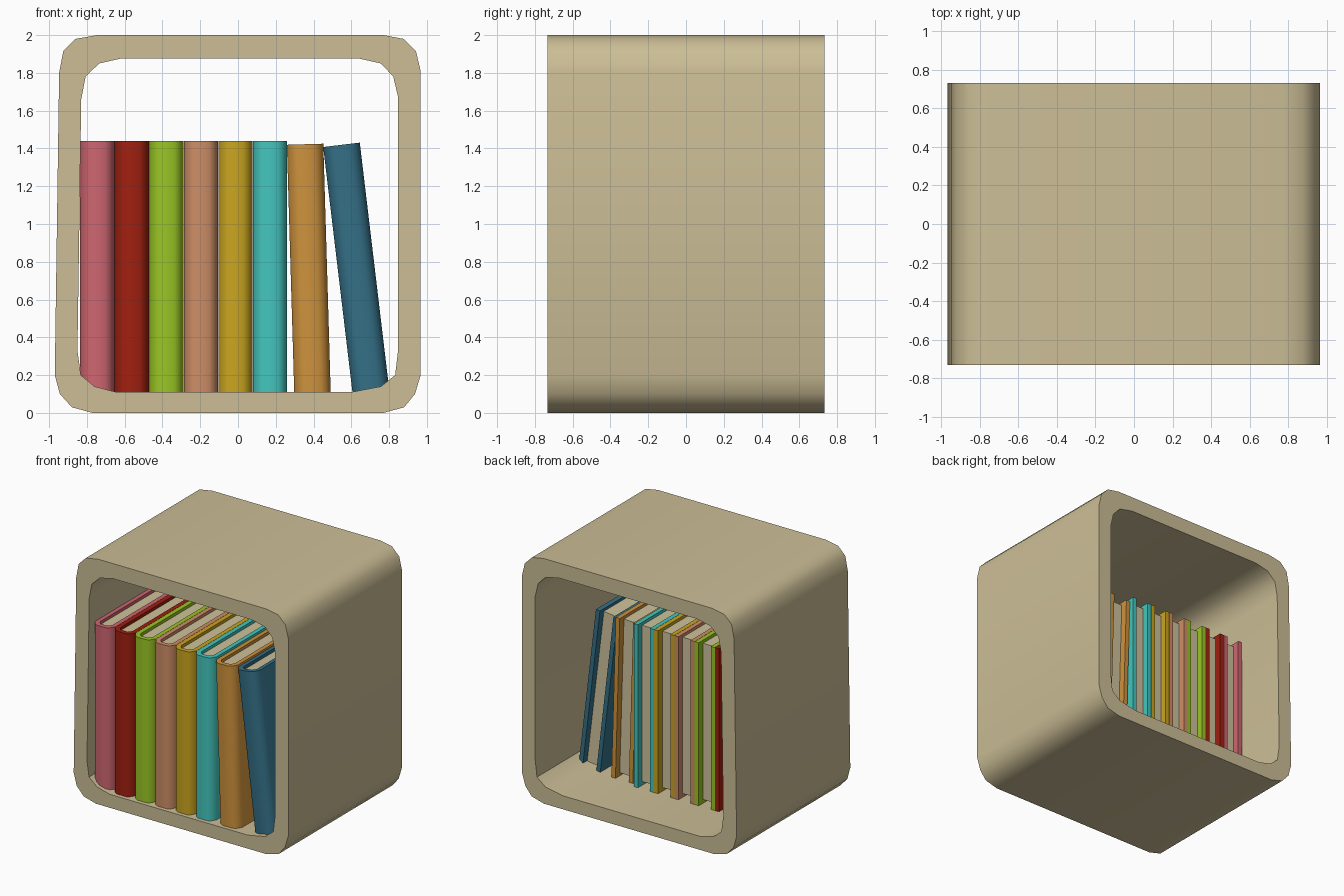
import bpy, bmesh, math
from mathutils import Matrix, Vector

if "Cube" in bpy.data.objects:
    bpy.data.objects.remove(bpy.data.objects["Cube"])


def material(name, rgb):
    lin = [(c / 255 / 12.92) if c < 11 else ((c / 255 + 0.055) / 1.055) ** 2.4 for c in rgb]
    m = bpy.data.materials.new(name)
    m.diffuse_color = (*lin, 1)
    m.use_nodes = True
    m.node_tree.nodes["Principled BSDF"].inputs["Base Color"].default_value = m.diffuse_color
    return m


def finish(bm, name, mats, angle=40):
    bmesh.ops.recalc_face_normals(bm, faces=bm.faces)
    me = bpy.data.meshes.new(name)
    bm.to_mesh(me)
    bm.free()
    for m in mats:
        me.materials.append(m)
    ob = bpy.data.objects.new(name, me)
    bpy.context.collection.objects.link(ob)
    bpy.ops.object.select_all(action='DESELECT')
    ob.select_set(True)
    bpy.context.view_layer.objects.active = ob
    bpy.ops.object.shade_smooth_by_angle(angle=math.radians(angle))
    return ob


def ring_band(bm, outer, inner, to_a, to_b, closed=True):
    """Extrude the band between two matching outlines from side a to side b."""
    loops = [[bm.verts.new(f(p)) for p in pts] for f in (to_a, to_b) for pts in (outer, inner)]
    oa, ia, ob, ib = loops
    n = len(outer)
    for i in range(n if closed else n - 1):
        j = (i + 1) % n
        for p, q in ((oa, ia), (ia, ib), (ib, ob), (ob, oa)):
            bm.faces.new((p[i], p[j], q[j], q[i]))
    if not closed:
        for i in (0, n - 1):
            bm.faces.new((oa[i], ia[i], ib[i], ob[i]))


# open shelf: slightly irregular rounded frame, (x, z) outlines
OUTER = [(-.745, 2), (-.86, 1.98), (-.925, 1.915), (-.947, 1.8),
         (-.97, .2), (-.943, .1), (-.88, .03), (-.77, 0),
         (.77, 0), (.88, .03), (.937, .1), (.967, .2),
         (.967, 1.81), (.942, 1.915), (.877, 1.98), (.77, 2)]
INNER = [(-.615, 1.877), (-.735, 1.85), (-.807, 1.78), (-.83, 1.66),
         (-.85, .33), (-.832, .2), (-.76, .14), (-.645, .11),
         (.6, .11), (.757, .14), (.832, .2), (.848, .335),
         (.848, 1.67), (.822, 1.78), (.757, 1.85), (.635, 1.877)]
bm = bmesh.new()
ring_band(bm, OUTER, INNER, lambda p: (p[0], -.733, p[1]), lambda p: (p[0], .733, p[1]))
finish(bm, "shelf_frame", [material("beige wood", (204, 190, 150))])

PAGES = material("cream paper", (206, 194, 156))


def book(name, rgb, left, width, front, back, bottom, height, tilt=0):
    h, t = width / 2, .036
    place = (Matrix.Translation((left, 0, bottom)) @ Matrix.Rotation(math.radians(-tilt), 4, 'Y')
             @ Matrix.Translation((h, 0, 0)))
    # cover: U-shaped plan with a rounded spine
    half_o = [(h, back), (h, front + .055), (h - .022, front + .018), (h * .45, front)]
    half_i = [(h - t, back), (h - t, front + .07), (h - t - .01, front + .05), (h * .35, front + t)]
    outer, inner = [s + [(-x, y) for x, y in reversed(s)] for s in (half_o, half_i)]
    bm = bmesh.new()
    ring_band(bm, outer, inner, lambda p: place @ Vector((*p, 0)),
              lambda p: place @ Vector((*p, height)), closed=False)
    finish(bm, name + "_cover", [material(name.replace("_book", ""), rgb)], 50)
    # page block set back from the cover edges
    bm = bmesh.new()
    z0, z1 = .03, height - .025
    y0, y1 = front + .045, back - .055
    bmesh.ops.create_cube(bm, size=1, matrix=place
                          @ Matrix.Translation((0, (y0 + y1) / 2, (z0 + z1) / 2))
                          @ Matrix.Diagonal((width - 2 * t, y1 - y0, z1 - z0, 1)))
    finish(bm, name + "_pages", [PAGES])


# upright row of books
ROW = [("pink", (206, 102, 112)), ("dark_red", (160, 32, 16)), ("lime", (154, 198, 36)),
       ("tan", (206, 142, 102)), ("mustard", (202, 165, 32)), ("turquoise", (68, 198, 190))]
for i, (name, rgb) in enumerate(ROW):
    book(name + "_book", rgb, -.836 + i * .183, .181, -.70, .30, .11, 1.33)

# two leaning books at the right end
book("orange_book", (206, 146, 60), .298, .193, -.70, .26, .10, 1.32, 1.7)
book("blue_book", (52, 112, 135), .608, .195, -.69, .24, .092, 1.325, 6.8)
